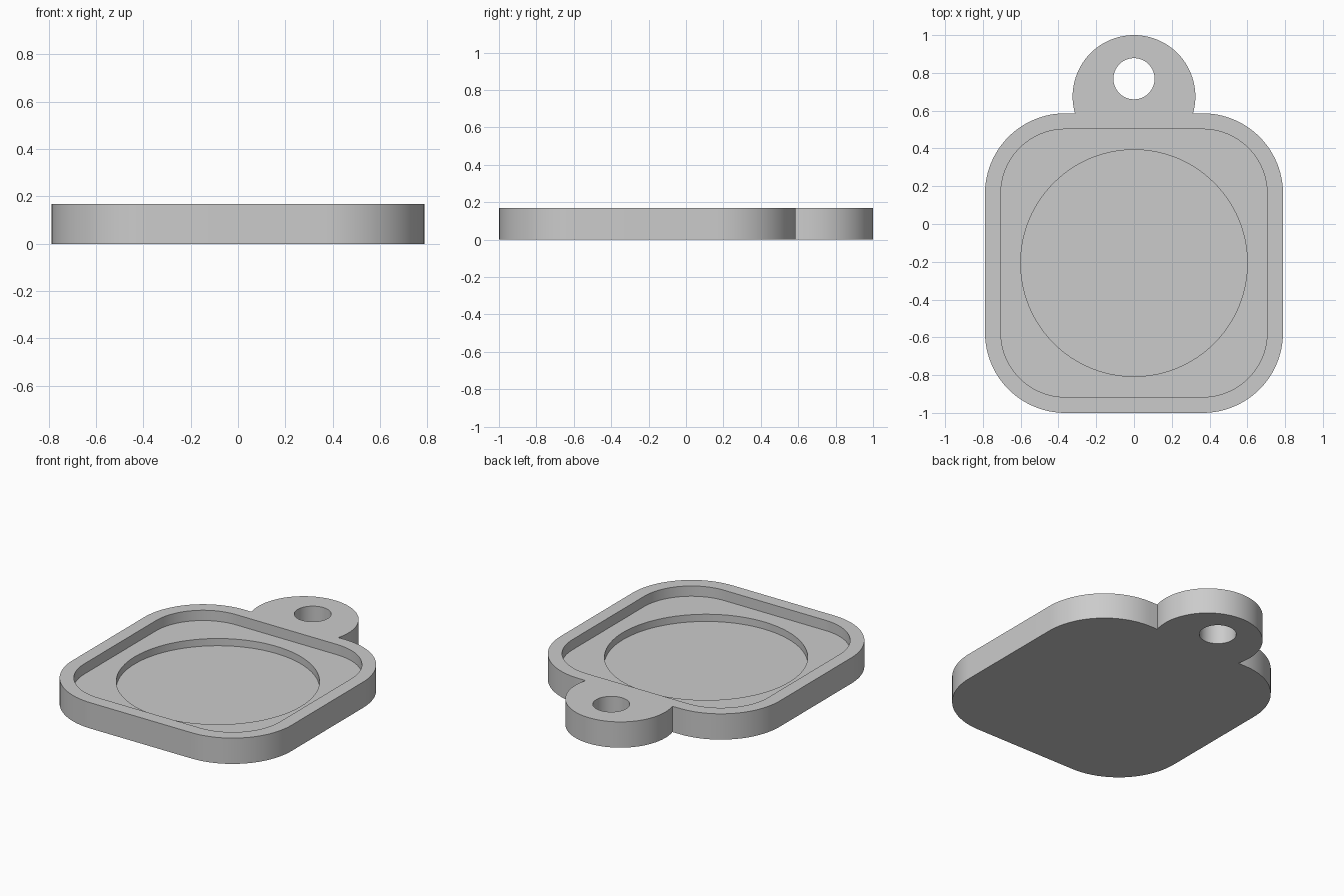
import bpy
import bmesh
from math import cos, sin, tau

cube = bpy.data.objects.get("Cube")
if cube:
    bpy.data.objects.remove(cube, do_unlink=True)

HEIGHT = 0.168
CENTRE_Y = -0.207
ABOVE = 0.3

grey = bpy.data.materials.new("plain grey")
grey.use_nodes = True
colour = (0.6, 0.6, 0.6, 1)
grey.diffuse_color = colour
grey.node_tree.nodes["Principled BSDF"].inputs["Base Color"].default_value = colour


def rounded_outline(half_x, half_y, radius, centre_y, steps=96):
    """Circle whose quarters are pushed apart into a rounded rectangle."""
    points = []
    for quarter, (sx, sy) in enumerate([(1, 1), (-1, 1), (-1, -1), (1, -1)]):
        for i in range(steps // 4 + 1):
            a = tau * (quarter / 4 + i / steps)
            points.append((sx * (half_x - radius) + radius * cos(a),
                           centre_y + sy * (half_y - radius) + radius * sin(a)))
    return points


def prism(name, outline, bottom, top):
    bm = bmesh.new()
    face = bm.faces.new([bm.verts.new((x, y, bottom)) for x, y in outline])
    extruded = bmesh.ops.extrude_face_region(bm, geom=[face])["geom"]
    bmesh.ops.translate(bm, vec=(0, 0, top - bottom),
                        verts=[v for v in extruded if isinstance(v, bmesh.types.BMVert)])
    bmesh.ops.remove_doubles(bm, verts=bm.verts, dist=1e-5)
    bmesh.ops.recalc_face_normals(bm, faces=bm.faces)
    mesh = bpy.data.meshes.new(name)
    bm.to_mesh(mesh)
    bm.free()
    mesh.materials.append(grey)
    obj = bpy.data.objects.new(name, mesh)
    bpy.context.collection.objects.link(obj)
    return obj


def disc(name, radius, centre_y, bottom, top):
    return prism(name, rounded_outline(radius, radius, radius, centre_y), bottom, top)


def combine(body, other, operation):
    mod = body.modifiers.new(other.name, "BOOLEAN")
    mod.object = other
    mod.operation = operation
    mod.solver = "EXACT"
    bpy.context.view_layer.objects.active = body
    bpy.ops.object.modifier_apply(modifier=mod.name)
    bpy.data.objects.remove(other, do_unlink=True)


# Rounded plate with a round hanging tab
tray = prism("pendant_tray", rounded_outline(0.789, 0.793, 0.425, CENTRE_Y), 0, HEIGHT)
combine(tray, disc("hanging_tab", 0.325, 0.675, 0, HEIGHT), "UNION")

# Rounded recess, deeper round recess and ring hole
combine(tray, prism("rounded_recess", rounded_outline(0.705, 0.709, 0.341, CENTRE_Y),
                    0.101, ABOVE), "DIFFERENCE")
combine(tray, disc("round_recess", 0.6, CENTRE_Y, 0.054, ABOVE), "DIFFERENCE")
combine(tray, disc("ring_hole", 0.109, 0.769, -0.1, ABOVE), "DIFFERENCE")

# Smooth walls, sharp rims
bpy.ops.object.select_all(action="DESELECT")
tray.select_set(True)
bpy.context.view_layer.objects.active = tray
bpy.ops.object.shade_smooth_by_angle(angle=0.5)
